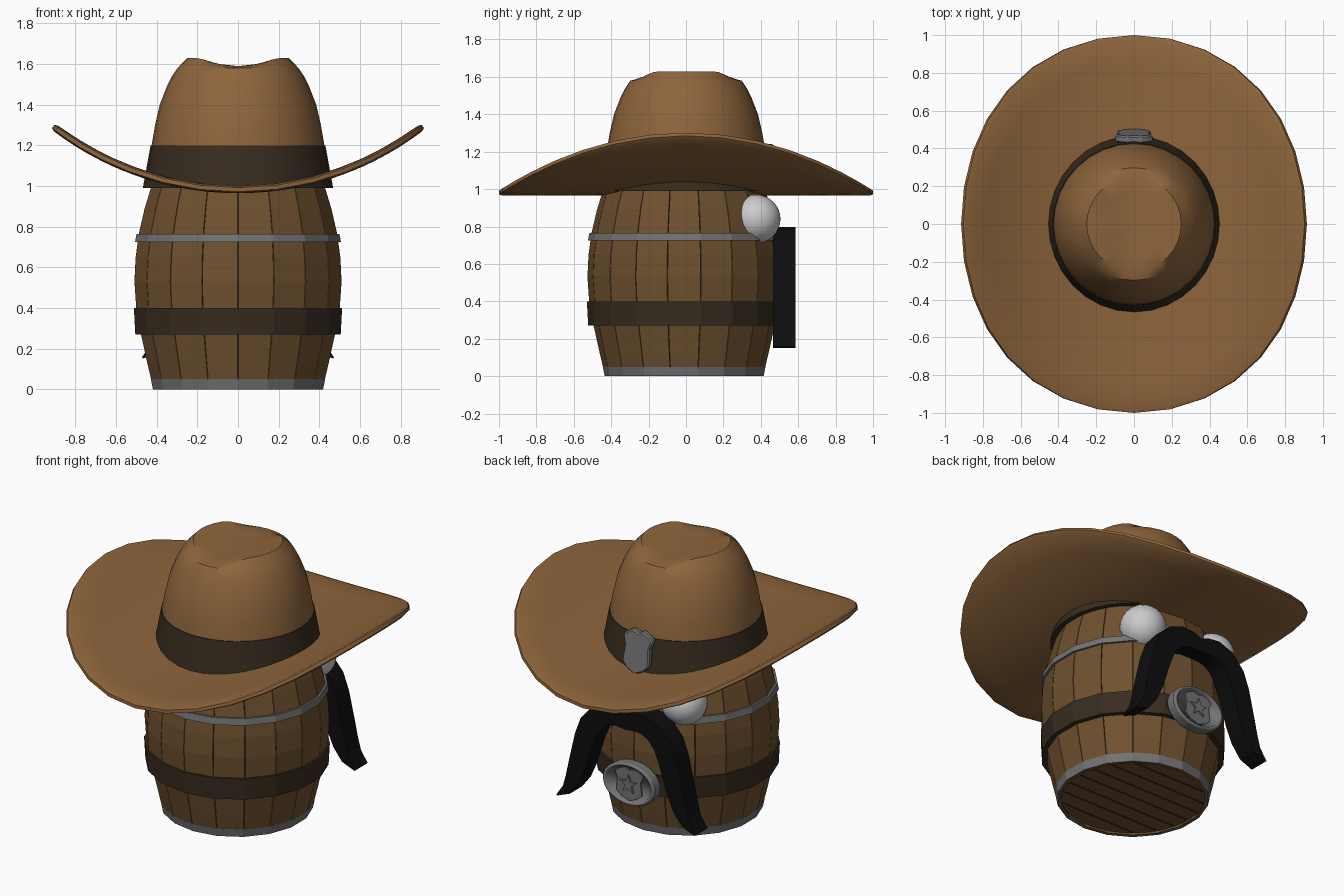
import bpy, bmesh
from math import sin, cos, pi, sqrt, radians

if "Cube" in bpy.data.objects:
    bpy.data.objects.remove(bpy.data.objects["Cube"])

CY = -0.01  # barrel sits slightly forward of the origin


def material(name, col):
    m = bpy.data.materials.new(name)
    m.diffuse_color = (*col, 1)
    m.use_nodes = True
    m.node_tree.nodes["Principled BSDF"].inputs["Base Color"].default_value = m.diffuse_color
    return m


HAT = material("felt", (0.27, 0.13, 0.045))
WOOD = material("wood", (0.16, 0.082, 0.028))
DARK = material("dark_wood", (0.05, 0.025, 0.01))
LEATHER = material("leather", (0.038, 0.025, 0.014))
METAL = material("metal", (0.17, 0.17, 0.175))
BLACK = material("black_hair", (0.004, 0.004, 0.004))


def finish(bm, name, mat, smooth=None):
    bmesh.ops.remove_doubles(bm, verts=bm.verts, dist=1e-5)
    bmesh.ops.recalc_face_normals(bm, faces=bm.faces)
    me = bpy.data.meshes.new(name)
    bm.to_mesh(me)
    bm.free()
    ob = bpy.data.objects.new(name, me)
    bpy.context.collection.objects.link(ob)
    if mat:
        me.materials.append(mat)
    if smooth:
        bpy.ops.object.select_all(action='DESELECT')
        ob.select_set(True)
        bpy.context.view_layer.objects.active = ob
        bpy.ops.object.shade_smooth_by_angle(angle=radians(smooth))
    return ob


def lathe(name, prof, n, mat, closed=False, smooth=None, warp=None, cy=0):
    """Revolve (radius, z) points about z; warp(x, y, z) reshapes the result."""
    bm = bmesh.new()
    rings = []
    for r, z in prof:
        ring = []
        for i in range(n):
            a = pi / 2 + 2 * pi * i / n
            p = (max(r, 1e-7) * cos(a), max(r, 1e-7) * sin(a) + cy, z)
            ring.append(bm.verts.new(warp(*p) if warp else p))
        rings.append(ring)
    pairs = list(zip(rings, rings[1:])) + ([(rings[-1], rings[0])] if closed else [])
    for a, b in pairs:
        for i in range(n):
            j = (i + 1) % n
            bm.faces.new((a[i], a[j], b[j], b[i]))
    bmesh.ops.dissolve_degenerate(bm, dist=1e-5, edges=bm.edges)
    return finish(bm, name, mat, smooth)


def plate(name, pts, y0, y1, mat, z=0, smooth=None, lean=0):
    """Extrude an (x, z) outline along y; lean pulls the top toward -y."""
    bm = bmesh.new()
    f = bm.faces.new([bm.verts.new((x, y0 - lean * h, h + z)) for x, h in pts])
    ext = bmesh.ops.extrude_face_region(bm, geom=[f])
    bmesh.ops.translate(bm, vec=(0, y1 - y0, 0),
                        verts=[v for v in ext['geom'] if isinstance(v, bmesh.types.BMVert)])
    return finish(bm, name, mat, smooth)


def mirrored(half):
    """Complete a half outline listed from top to bottom on the +x side."""
    return half + [(-x, z) for x, z in reversed(half) if x > 1e-4]


# Barrel: dark core and 18 separate staves
BARREL = [(.422, 0), (.453, .13), (.484, .27), (.508, .4), (.517, .53),
          (.511, .65), (.494, .77), (.466, .89), (.432, 1.0)]
lathe("barrel_core", [(0, .02)] + [(r - .013, max(z, .02)) for r, z in BARREL] + [(0, 1.0)],
      18, DARK, cy=CY)
bm = bmesh.new()
for i in range(18):
    a0, a1 = (pi / 2 + 2 * pi * (i + s) / 18 for s in (.01, .99))
    prev = None
    for k, (r, z) in enumerate(BARREL):
        ring = [bm.verts.new((q * cos(a), q * sin(a) + CY, z))
                for q, a in ((r, a0), (r, a1), (r - .02, a1), (r - .02, a0))]
        if prev:
            for j in range(4):
                bm.faces.new((prev[j], prev[(j + 1) % 4], ring[(j + 1) % 4], ring[j]))
        if k in (0, len(BARREL) - 1):
            bm.faces.new(ring)
        prev = ring
finish(bm, "barrel_staves", WOOD)

# Bottom boards, clipped to the round end
bm = bmesh.new()
R, N = .40, 8
for i in range(N):
    ya, yb = -R + 2 * R * i / N + .003, -R + 2 * R * (i + 1) / N - .003
    ys = [ya + (yb - ya) * t / 4 for t in range(5)]
    edge = [(sqrt(max(R * R - y * y, 0)), y) for y in ys]
    pts = edge + [(-x, y) for x, y in reversed(edge)]
    bm.faces.new([bm.verts.new((x, y + CY, .012)) for x, y in pts])
bmesh.ops.solidify(bm, geom=bm.faces[:], thickness=.012)
finish(bm, "bottom_boards", WOOD)


# Hoops and belt
def hoop(name, r0, z0, r1, z1, mat, t=.03):
    lathe(name, [(r0, z0), (r1, z1), (r1 - t, z1), (r0 - t, z0)], 18, mat, True, cy=CY)


hoop("bottom_hoop", .425, 0, .435, .05, METAL, .022)
hoop("top_hoop", .514, .725, .507, .765, METAL)
hoop("belt", .513, .27, .52, .40, LEATHER, .04)

# Hat brim: a disc rolled upward at both sides
BR = 1.5


def roll(x, y, z):
    h = z - .965
    t = .99 * x / BR
    return (BR - h) * sin(t), y, .965 + BR - (BR - h) * cos(t)


rs = [0, .2, .4, .55, .7, .85, .98]
lathe("hat_brim", [(r, .965) for r in rs] + [(1, .972), (1, .992)] + [(r, 1.0) for r in rs[::-1]],
      32, HAT, smooth=40, warp=roll)


# Hat crown with a front-to-back crease
def crease(x, y, z):
    if z > 1.6:
        z = 1.59 + .04 * min(1, (x / .19) ** 2)
    return x, y, z


lathe("hat_crown", [(.45, .99), (.425, 1.2), (.408, 1.3), (.385, 1.4), (.35, 1.49), (.325, 1.54),
                    (.298, 1.58), (.25, 1.63), (.18, 1.63), (.1, 1.63), (0, 1.63)],
      32, HAT, smooth=35, warp=crease)
lathe("hat_band", [(.468, .99), (.43, 1.2), (.41, 1.2), (.44, .99)], 32, LEATHER, True, smooth=30)

# Shield badge on the hat band
SHIELD = mirrored([(0, .11), (.035, .125), (.075, .105), (.1, .08), (.083, .03), (.088, -.03),
                   (.09, -.07), (.055, -.105), (0, -.13)])
shield = plate("hat_badge", SHIELD, .446, .485, METAL, z=1.12, lean=.16)
bev = shield.modifiers.new("bevel", 'BEVEL')
bev.width = .008
bev.segments = 1

# Eyes
for s, side in ((1, "right"), (-1, "left")):
    bpy.ops.mesh.primitive_uv_sphere_add(segments=32, ring_count=16, radius=.13,
                                         location=(s * .25, .375, .84))
    bpy.context.object.name = side + "_eye"
    bpy.ops.object.shade_smooth()

# Moustache: (centre x, centre z, half width) along the right half
PATH = [(0, .725, .045), (.06, .74, .052), (.12, .74, .06), (.19, .71, .065), (.25, .64, .066),
        (.285, .55, .064), (.31, .46, .06), (.335, .37, .056), (.365, .28, .046),
        (.405, .205, .03), (.47, .155, .004)]
outer, inner = [], []
for i, (x, z, w) in enumerate(PATH):
    a, b = PATH[max(i - 1, 0)], PATH[min(i + 1, len(PATH) - 1)]
    dx, dz = (b[0] - a[0], b[1] - a[1]) if i else (1, 0)
    d = sqrt(dx * dx + dz * dz)
    outer.append((x - dz / d * w, z + dx / d * w))
    inner.append((x + dz / d * w, z - dx / d * w))
plate("moustache", mirrored(outer + inner[::-1]), .465, .585, BLACK, smooth=30)

# Oval belt buckle with rim, small shield and star
oval = lathe("buckle", [(0, 0), (.97, 0), (1, .01), (1, .058), (.96, .068), (.86, .068), (.82, .05),
                        (0, .05)], 32, METAL, smooth=30)
oval.rotation_euler = (-pi / 2, 0, 0)
oval.scale = (.178, .128, 1)
oval.location = (0, .495, .335)
plate("buckle_shield", [(x * .95, z * .78) for x, z in SHIELD], .53, .555, METAL, z=.335)
star = [((.058 if k % 2 == 0 else .024) * sin(k * pi / 5),
         (.058 if k % 2 == 0 else .024) * cos(k * pi / 5)) for k in range(10)]
plate("buckle_star", star, .54, .566, METAL, z=.337)
